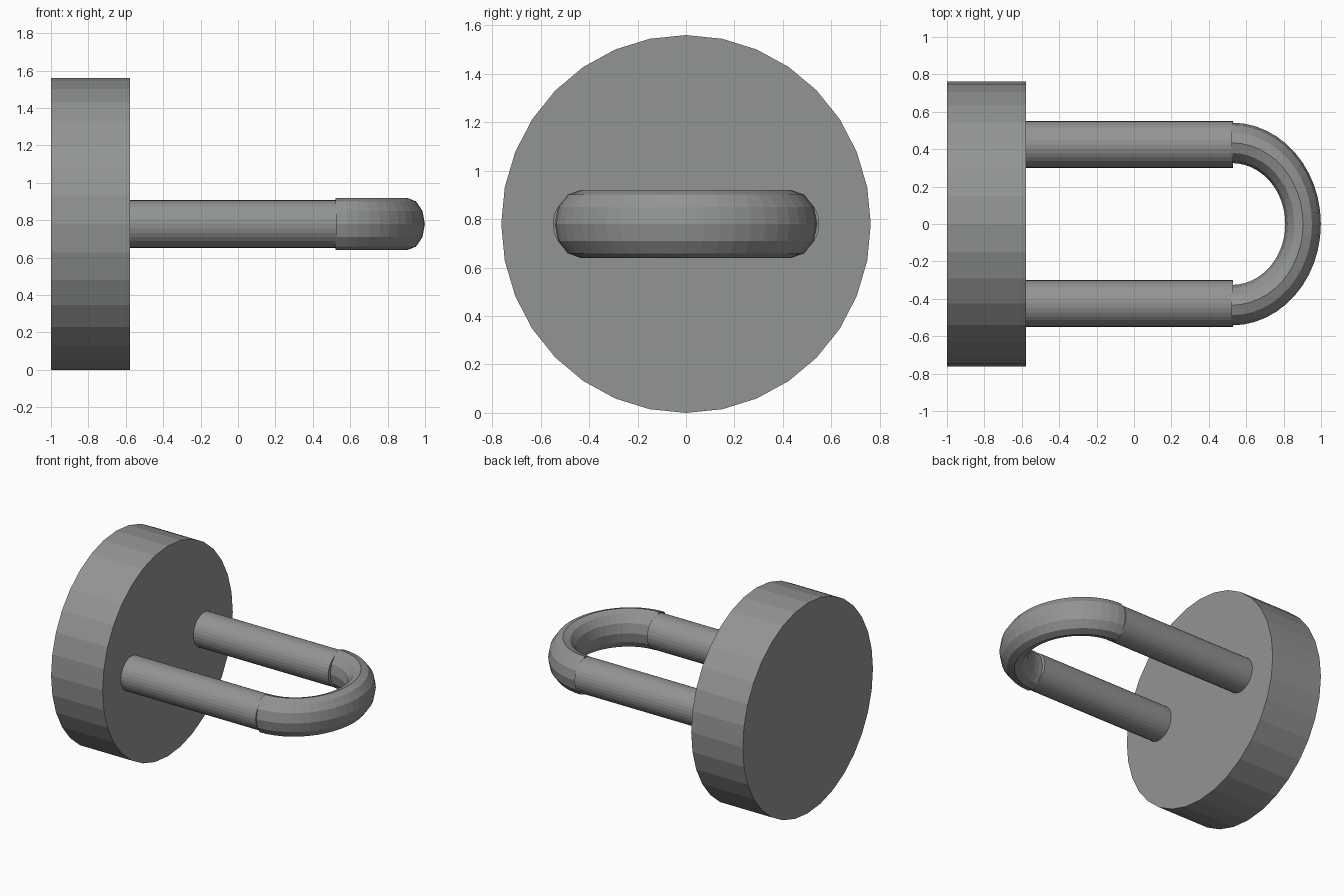
import bpy, math
from mathutils import Vector

if "Cube" in bpy.data.objects:
    bpy.data.objects.remove(bpy.data.objects["Cube"])

ZC = 0.78  # height of the common axis

metal = bpy.data.materials.new("grey_metal")
metal.diffuse_color = (0.29, 0.30, 0.29, 1)
metal.use_nodes = True
metal.node_tree.nodes["Principled BSDF"].inputs["Base Color"].default_value = metal.diffuse_color


def add_mesh(name, verts, faces):
    me = bpy.data.meshes.new(name)
    me.from_pydata(verts, [], faces)
    me.materials.append(metal)
    me.update()
    ob = bpy.data.objects.new(name, me)
    bpy.context.collection.objects.link(ob)
    return ob


def x_cylinder(name, x0, x1, yc, ry, rz, n=32):
    """Closed flat-shaded cylinder lying along x."""
    verts = []
    for x in (x0, x1):
        for i in range(n):
            a = 2 * math.pi * i / n
            verts.append((x, yc + ry * math.cos(a), ZC + rz * math.sin(a)))
    faces = [(i, (i + 1) % n, n + (i + 1) % n, n + i) for i in range(n)]
    faces = [f[::-1] for f in faces]
    faces.append(tuple(range(n))[::-1])
    faces.append(tuple(range(n, 2 * n)))
    return add_mesh(name, verts, faces)


# Round base plate
x_cylinder("base_disc", -1.0, -0.577, 0, 0.763, 0.78)

# Two straight rods
for side, label in ((-1, "front"), (1, "back")):
    x_cylinder(label + "_rod", -0.577, 0.53, side * 0.425, 0.125, 0.127)

# Half-ring bend joining the rods: open half torus, slightly squashed in x
SEG, RING = 24, 12
verts, faces = [], []
for i in range(SEG + 1):
    t = -math.pi / 2 + math.pi * i / SEG
    for j in range(RING):
        p = 2 * math.pi * j / RING
        r = 0.434 + 0.108 * math.cos(p)
        verts.append((0.522 + 0.88 * r * math.cos(t), r * math.sin(t), ZC + 0.14 * math.sin(p)))
for i in range(SEG):
    for j in range(RING):
        k = (j + 1) % RING
        faces.append((i * RING + j, (i + 1) * RING + j, (i + 1) * RING + k, i * RING + k))
add_mesh("curved_bend", verts, faces)
